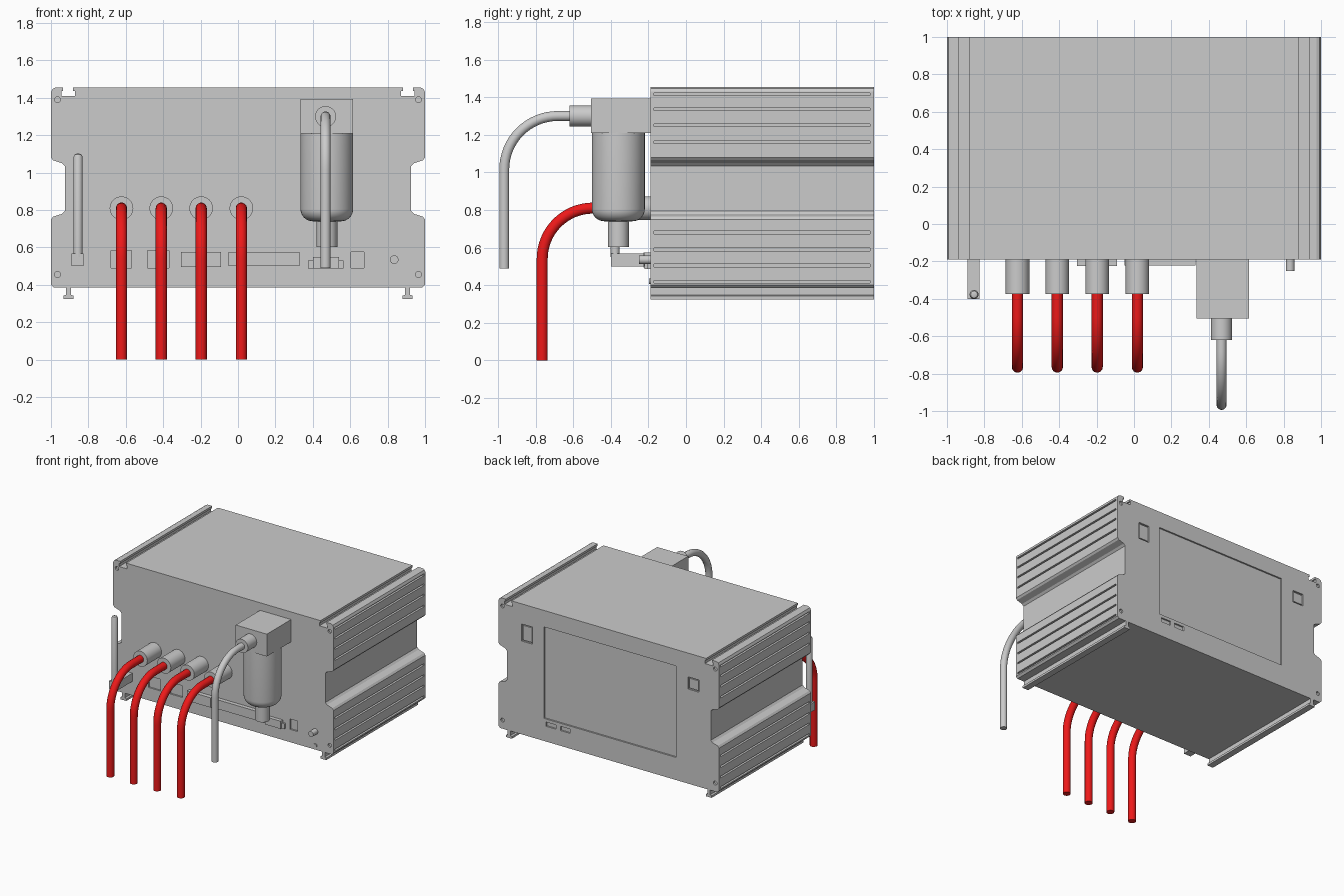
import bpy, bmesh, math
from mathutils import Vector, Matrix

if "Cube" in bpy.data.objects:
    bpy.data.objects.remove(bpy.data.objects["Cube"])

FRONT, BACK, T = -0.19, 1.0, 0.02


def finish(name, bm, smooth=False):
    bmesh.ops.recalc_face_normals(bm, faces=bm.faces)
    me = bpy.data.meshes.new(name)
    bm.to_mesh(me)
    bm.free()
    ob = bpy.data.objects.new(name, me)
    bpy.context.collection.objects.link(ob)
    bpy.ops.object.select_all(action='DESELECT')
    ob.select_set(True)
    bpy.context.view_layer.objects.active = ob
    if smooth:
        bpy.ops.object.shade_smooth_by_angle(angle=math.radians(35))
    return ob


def add_box(bm, x0, x1, y0, y1, z0, z1):
    m = Matrix.Translation(((x0 + x1) / 2, (y0 + y1) / 2, (z0 + z1) / 2))
    bmesh.ops.create_cube(bm, size=1, matrix=m @ Matrix.Diagonal((x1 - x0, y1 - y0, z1 - z0, 1)))


def box(name, *b):
    bm = bmesh.new()
    add_box(bm, *b)
    return finish(name, bm)


def add_cyl_y(bm, x, z, r, y0, y1, seg=32):
    m = Matrix.Translation((x, (y0 + y1) / 2, z)) @ Matrix.Rotation(math.pi / 2, 4, 'X')
    bmesh.ops.create_cone(bm, cap_ends=True, segments=seg, radius1=r, radius2=r, depth=y1 - y0, matrix=m)


def cyl_y(name, *a):
    bm = bmesh.new()
    add_cyl_y(bm, *a)
    return finish(name, bm, True)


def lathe(name, x, y, prof, seg=40):
    bm = bmesh.new()
    vs = [bm.verts.new((x + r, y, z)) for r, z in prof]
    es = [bm.edges.new(p) for p in zip(vs, vs[1:])]
    bmesh.ops.spin(bm, geom=vs + es, cent=(x, y, 0), axis=(0, 0, 1), angle=2 * math.pi, steps=seg)
    bmesh.ops.remove_doubles(bm, verts=bm.verts, dist=1e-4)
    return finish(name, bm, True)


def hose(name, x, y0, z, y1, z1, bend, r, mat=None):
    """Runs forward from y0, bends down and ends at (y1, z1)."""
    pts = [(x, y0, z)]
    for i in range(17):
        a = math.pi / 2 * i / 16
        pts.append((x, y1 + bend - bend * math.sin(a), z - bend + bend * math.cos(a)))
    pts.append((x, y1, z1))
    cu = bpy.data.curves.new(name, 'CURVE')
    cu.dimensions = '3D'
    cu.bevel_depth, cu.bevel_resolution, cu.use_fill_caps = r, 5, True
    sp = cu.splines.new('POLY')
    sp.points.add(len(pts) - 1)
    for p, co in zip(sp.points, pts):
        p.co = (*co, 1)
    ob = bpy.data.objects.new(name, cu)
    bpy.context.collection.objects.link(ob)
    bpy.ops.object.select_all(action='DESELECT')
    ob.select_set(True)
    bpy.context.view_layer.objects.active = ob
    bpy.ops.object.convert(target='MESH')
    bpy.ops.object.shade_smooth_by_angle(angle=math.radians(35))
    if mat:
        bpy.context.object.data.materials.append(mat)


def outline(grooves):
    def g(levels):
        if not grooves:
            return []
        return [p for z in levels for p in ((1, z + .007), (.982, z + .007), (.982, z - .007), (1, z - .007))]
    half = [(.882, 1.455), (.882, 1.437), (.872, 1.437), (.872, 1.41), (.945, 1.41), (.945, 1.437),
            (.935, 1.437), (.935, 1.455), (.975, 1.455), (.992, 1.447), (1, 1.43)]
    half += g((1.415, 1.335, 1.25, 1.16))
    half += [(1, 1.08), (.988, 1.066), (.94, 1.05), (.925, 1.035),
             (.925, .795), (.94, .78), (.988, .765), (1, .75)]
    half += g((.68, .59, .505, .418))
    half += [(1, .4), (.985, .385), (.92, .385), (.92, .347), (.933, .342), (.933, .325),
             (.88, .325), (.88, .342), (.893, .347), (.893, .385)]
    return half + [(-x, z) for x, z in reversed(half)]


def extrude_profile(name, prof, y0, y1):
    bm = bmesh.new()
    f = bm.faces.new([bm.verts.new((x, y0, z)) for x, z in prof])
    r = bmesh.ops.extrude_face_region(bm, geom=[f])
    bmesh.ops.translate(bm, vec=(0, y1 - y0, 0), verts=[v for v in r['geom'] if isinstance(v, bmesh.types.BMVert)])
    return finish(name, bm)


def cut(ob, bm):
    cutter = finish("cutter", bm)
    cutter.hide_render = True
    mod = ob.modifiers.new("cut", 'BOOLEAN')
    mod.operation, mod.solver, mod.object = 'DIFFERENCE', 'EXACT', cutter
    bpy.context.view_layer.objects.active = ob
    bpy.ops.object.modifier_apply(modifier=mod.name)
    bpy.data.objects.remove(cutter)


# Finned housing and the two end plates
extrude_profile("housing", outline(True), FRONT + T, BACK - T)
front = extrude_profile("front_plate", outline(False), FRONT, FRONT + T)
back = extrude_profile("back_plate", outline(False), BACK - T, BACK)


def screw_holes(bm, y):
    for x in (-.965, .965):
        for z in (1.39, .455):
            add_cyl_y(bm, x, z, .016, y - .014, y + .014, 20)


# Front sockets and screw holes
bm = bmesh.new()
screw_holes(bm, FRONT)
for x0, x1, z0, z1 in ((-.68, -.57, .49, .585), (-.485, -.37, .49, .585), (.605, .675, .49, .575)):
    add_box(bm, x0, x1, FRONT - .02, FRONT + .013, z0, z1)
cut(front, bm)

# Back screen recess, switches, slots and screw holes
bm = bmesh.new()
screw_holes(bm, BACK)
for x0, x1, z0, z1 in ((-.61, .59, .57, 1.32), (.69, .79, 1.15, 1.29), (-.82, -.72, 1.16, 1.26),
                       (.48, .57, .51, .545), (.35, .44, .51, .545)):
    add_box(bm, x0, x1, BACK - .013, BACK + .02, z0, z1)
cut(back, bm)
box("rocker_switch", .70, .78, BACK - .015, BACK - .004, 1.16, 1.28)
box("side_button", -.81, -.73, BACK - .015, BACK - .004, 1.17, 1.25)

# Raised front connectors
box("terminal_block", -.305, -.09, FRONT - .035, FRONT + .01, .495, .575)
box("terminal_strip", -.05, .33, FRONT - .033, FRONT + .01, .5, .575)
box("serial_flange", .375, .565, FRONT - .015, FRONT + .01, .487, .53)
box("serial_shell", .40, .54, FRONT - .03, FRONT + .01, .487, .55)
cyl_y("knob", .835, .535, .023, FRONT - .06, FRONT + .01)
cyl_y("indicator", .835, .42, .015, FRONT - .008, FRONT + .01)

# Antenna
box("antenna_base", -.89, -.825, -.4, FRONT + .01, .5, .568)
lathe("antenna_rod", -.855, -.377, [(0, .55), (.024, .55), (.024, 1.085), (.018, 1.098), (0, 1.104)], 24)

# Red power cables with their glands
red = bpy.data.materials.new("red")
red.diffuse_color = (.85, .01, .01, 1)
red.use_nodes = True
red.node_tree.nodes["Principled BSDF"].inputs["Base Color"].default_value = red.diffuse_color
for i, x in enumerate((-.623, -.41, -.197, .018)):
    cyl_y(f"cable_gland_{i}", x, .81, .063, -.375, FRONT + .01)
    hose(f"power_cable_{i}", x, -.36, .81, -.765, 0, .27, .03, red)

# Filter with bowl, drain and inlet hose
FX = .475
box("filter_head", .333, .615, -.505, FRONT + .01, 1.21, 1.393)
arc = [(.075 + .066 * math.cos(a), .806 - .066 * math.sin(a)) for a in (math.pi / 2 * i / 8 for i in range(9))]
lathe("filter_bowl", FX, -.36, [(0, 1.215), (.141, 1.215)] + arc + [(0, .74)])
lathe("filter_drain", FX, -.36, [(0, .75), (.056, .75), (.056, .603), (0, .603)])
cyl_y("inlet_fitting", FX - .007, 1.3, .056, -.62, -.5)
hose("inlet_hose", FX - .007, -.61, 1.3, -.967, .49, .285, .027)
